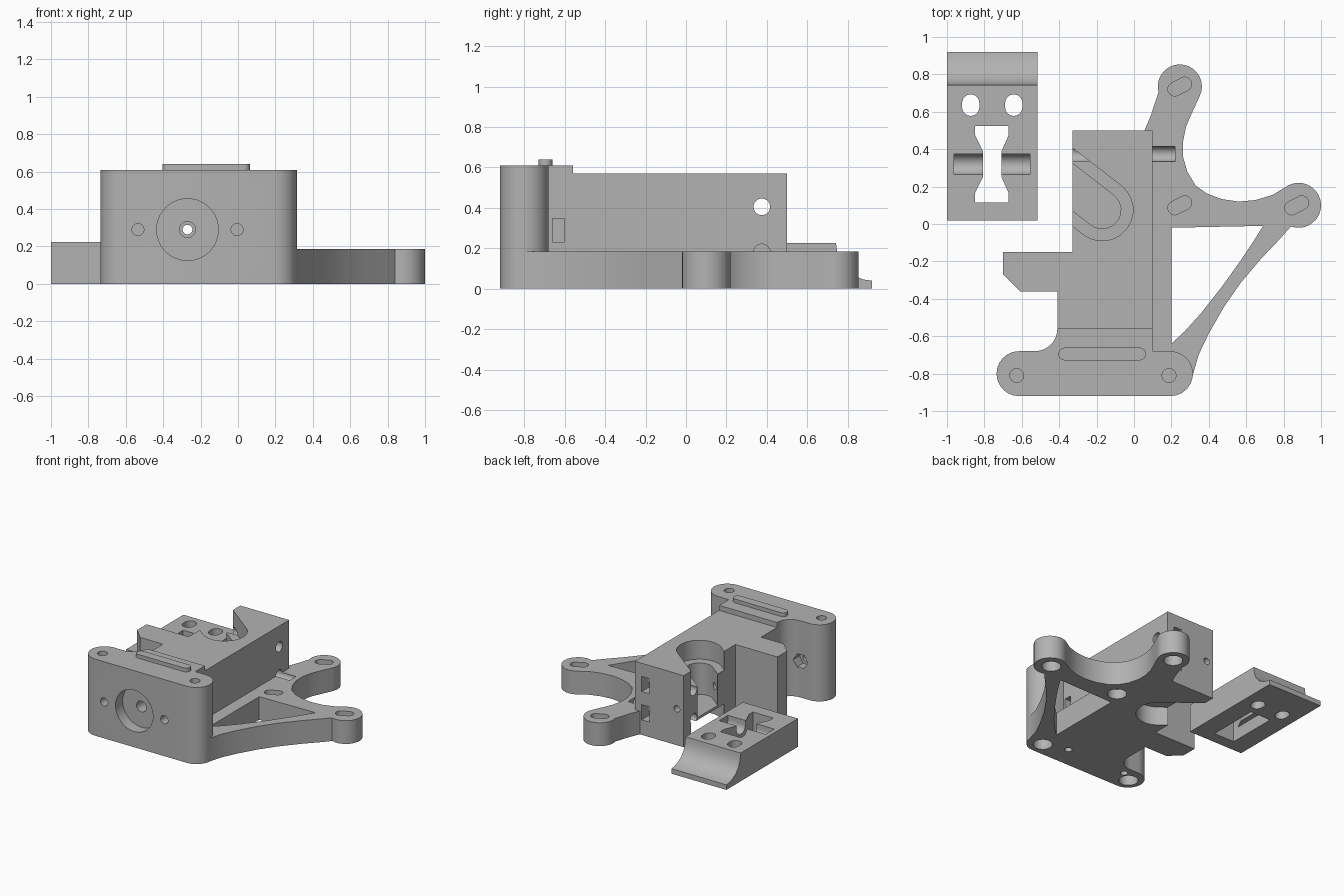
import bpy, bmesh, math
from mathutils import Matrix, Vector

if "Cube" in bpy.data.objects:
    bpy.data.objects.remove(bpy.data.objects["Cube"])

grey = bpy.data.materials.new("grey plastic")
grey.use_nodes = True
COLOUR = (0.45, 0.45, 0.45, 1)
grey.diffuse_color = COLOUR
grey.node_tree.nodes["Principled BSDF"].inputs["Base Color"].default_value = COLOUR


def prism(name, pts, lo, hi, axis="z"):
    """Extrude a closed outline; axis x takes (y, z) points, y takes (x, z)."""
    place = {"z": lambda a, b, h: (a, b, h),
             "x": lambda a, b, h: (h, a, b),
             "y": lambda a, b, h: (a, h, b)}[axis]
    bm = bmesh.new()
    face = bm.faces.new([bm.verts.new(place(a, b, lo)) for a, b in pts])
    ext = bmesh.ops.extrude_face_region(bm, geom=[face])
    verts = [v for v in ext["geom"] if isinstance(v, bmesh.types.BMVert)]
    step = Vector(place(0, 0, hi - lo))
    bmesh.ops.translate(bm, vec=step, verts=verts)
    bmesh.ops.recalc_face_normals(bm, faces=bm.faces)
    mesh = bpy.data.meshes.new(name)
    bm.to_mesh(mesh)
    bm.free()
    mesh.materials.append(grey)
    obj = bpy.data.objects.new(name, mesh)
    bpy.context.collection.objects.link(obj)
    return obj


def arc(cx, cy, r, a0, a1, n=12):
    return [(cx + r * math.cos(math.radians(a0 + (a1 - a0) * i / n)),
             cy + r * math.sin(math.radians(a0 + (a1 - a0) * i / n)))
            for i in range(n + 1)]


def circle(cx, cy, r, n=32):
    return arc(cx, cy, r, 0, 360, n)[:-1]


def rect(x0, x1, y0, y1):
    return [(x0, y0), (x1, y0), (x1, y1), (x0, y1)]


def capsule(ax, ay, length, angle, r):
    """Slot outline starting at a point and running along an angle."""
    bx = ax + length * math.cos(math.radians(angle))
    by = ay + length * math.sin(math.radians(angle))
    return (arc(bx, by, r, angle - 90, angle + 90) +
            arc(ax, ay, r, angle + 90, angle + 270))


def combine(target, tool, operation="DIFFERENCE"):
    mod = target.modifiers.new(tool.name, "BOOLEAN")
    mod.operation, mod.solver, mod.object = operation, "EXACT", tool
    bpy.context.view_layer.objects.active = target
    bpy.ops.object.modifier_apply(modifier=mod.name)
    bpy.data.objects.remove(tool)


def cut(target, pts, lo, hi, axis="z"):
    combine(target, prism("cutter", pts, lo, hi, axis))


# main body with the hinge tab
body = prism("extruder_body", [
    (-0.41, -0.70), (0.10, -0.70), (0.10, 0.50), (-0.33, 0.50), (-0.33, -0.15),
    (-0.70, -0.15), (-0.70, -0.27), (-0.61, -0.36), (-0.41, -0.36)], 0, 0.57)

# front mounting block with rounded ends and a filleted neck
front = prism("front_block",
              arc(0.195, -0.80, 0.12, -90, 90) + [(0.10, -0.68), (0.10, -0.56)] +
              arc(-0.53, -0.56, 0.12, 0, -90) + arc(-0.615, -0.80, 0.12, 90, 270),
              0, 0.61)
combine(body, front, "UNION")

# flat base with the three-lobed motor arm
base = prism("motor_arm", [
    (-0.30, -0.90), (0.20, -0.918)] + arc(0.195, -0.80, 0.118, -60, -10, 5) + [
    (0.345, -0.70), (0.40, -0.585), (0.48, -0.445), (0.57, -0.315),
    (0.68, -0.185), (0.78, -0.08)] + arc(0.88, 0.10, 0.12, -110, 118, 20) +
    [(0.74, 0.155), (0.65, 0.128), (0.56, 0.12), (0.47, 0.133), (0.39, 0.163),
     (0.33, 0.205), (0.285, 0.28), (0.262, 0.36), (0.262, 0.44), (0.278, 0.52),
     (0.308, 0.59)] + arc(0.245, 0.735, 0.118, -25, 195, 20) +
    [(0.09, 0.58), (0.05, 0.485), (-0.30, 0.485)], 0, 0.185)
cut(base, [(0.20, -0.02), (0.20, -0.64), (0.27, -0.575), (0.36, -0.475),
           (0.47, -0.335), (0.57, -0.195), (0.64, -0.09), (0.69, -0.01)], -0.1, 0.3)
combine(body, base, "UNION")

# raised rib on top of the front block
combine(body, prism("top_rib", capsule(-0.37, -0.695, 0.40, 0, 0.034), 0.60, 0.64), "UNION")

# bearing pockets and shaft channel, open to the right side
for r, lo, hi in ((0.165, 0.42, 0.7), (0.10, 0.17, 0.43), (0.165, -0.1, 0.15)):
    cut(body, capsule(-0.17, 0.075, 0.6, 142.3, r), lo, hi)

# motor screw slots with round recesses below
for x, y in ((0.245, 0.735), (0.245, 0.10), (0.87, 0.10)):
    cut(body, capsule(x - 0.027, y - 0.014, 0.06, 27, 0.037), 0.09, 0.3)
    cut(body, circle(x, y, 0.07), -0.1, 0.08)

# vertical mounting holes and nut openings in the front block
for x in (-0.627, 0.187):
    cut(body, circle(x, -0.81, 0.037), 0.16, 0.8)
    cut(body, circle(x, -0.81, 0.07), -0.1, 0.15)
for x in (-0.535, -0.005):
    cut(body, circle(x, -0.75, 0.027), -0.1, 0.2)
    cut(body, circle(x, 0.29, 0.032), -1, -0.60, "y")

# front recess and long feed hole
cut(body, circle(-0.27, 0.29, 0.165, 48), -1, -0.83, "y")
cut(body, circle(-0.27, 0.29, 0.043), -1, -0.70, "y")
cut(body, circle(-0.27, 0.29, 0.026), -1, 0.7, "y")

# nut traps: hexagon at the back of the block, slot in its side
cut(body, circle(-0.535, 0.29, 0.06, 6), -0.75, -0.62, "y")
cut(body, rect(-0.66, -0.60, 0.232, 0.348), -0.06, 0.2, "x")

# clamp screw holes with nut slots in the back face
for z in (0.405, 0.18):
    cut(body, circle(0.375, z, 0.041), -0.5, 0.22, "x")
    cut(body, rect(-0.03, 0.04, z - 0.06, z + 0.06), 0.33, 0.7, "y")

# separate idler clip with a curved thumb lip
clip = prism("idler_clip", [
    (0.02, 0), (0.92, 0), (0.92, 0.04), (0.88, 0.045), (0.84, 0.06),
    (0.80, 0.085), (0.77, 0.12), (0.75, 0.165), (0.745, 0.20), (0.742, 0.225),
    (0.02, 0.225)], -1, -0.515, "x")
for x in (-0.873, -0.643):
    cut(clip, capsule(x, 0.624, 0.023, 90, 0.046), -0.1, 0.4)
cut(clip, [(-0.85, 0.115), (-0.67, 0.115), (-0.67, 0.165), (-0.708, 0.25),
           (-0.708, 0.39), (-0.67, 0.475), (-0.67, 0.525), (-0.85, 0.525),
           (-0.85, 0.475), (-0.808, 0.39), (-0.808, 0.25), (-0.85, 0.165)], -0.1, 0.4)
cut(clip, rect(-0.85, -0.67, 0.115, 0.525), -0.1, 0.10)
cut(clip, capsule(0.32, 0.19, 0.2, 90, 0.055), -0.963, -0.555, "x")

# keep crisp edges while the round walls shade smoothly
for obj in (body, clip):
    bpy.ops.object.select_all(action="DESELECT")
    obj.select_set(True)
    bpy.context.view_layer.objects.active = obj
    bpy.ops.object.shade_smooth_by_angle(angle=math.radians(30))
